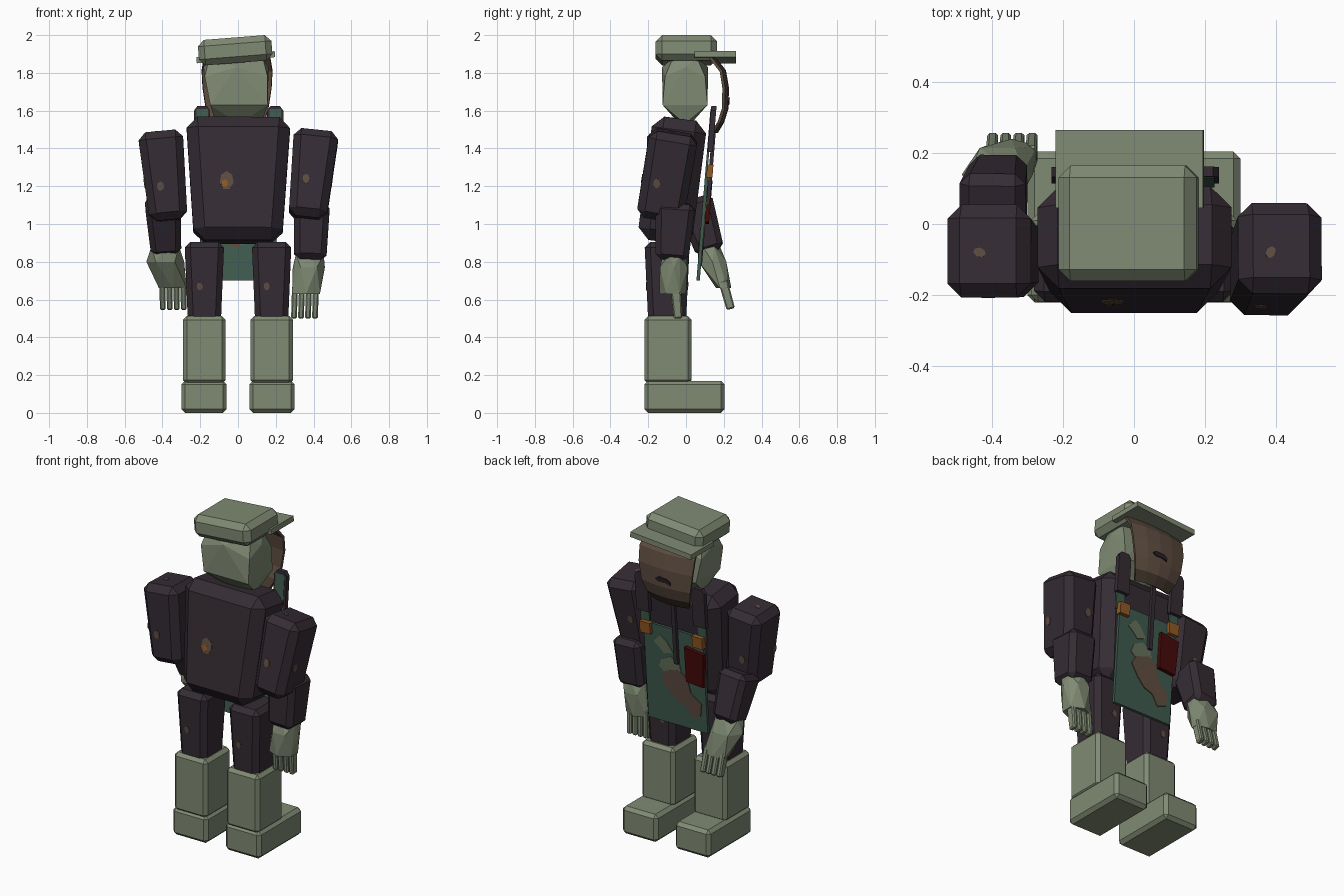
import bpy, bmesh, math
from mathutils import Vector, Matrix

cube = bpy.data.objects.get("Cube")
if cube:
    bpy.data.objects.remove(cube, do_unlink=True)


def material(name, rgb):
    m = bpy.data.materials.new(name)
    m.use_nodes = True
    m.diffuse_color = (*rgb, 1)
    m.node_tree.nodes["Principled BSDF"].inputs["Base Color"].default_value = (*rgb, 1)
    return m


SAGE = material("sage", (.215, .255, .172))
DARK = material("dark plum", (.035, .025, .034))
GREEN = material("vest green", (.05, .105, .078))
BROWN = material("brown", (.115, .075, .053))
UMBER = material("dark brown", (.06, .04, .027))
RED = material("dark red", (.06, .003, .003))
ORANGE = material("orange", (.28, .1, .018))
OLIVE = material("camouflage olive", (.13, .17, .105))
INK = material("ink", (.02, .015, .018))


def finish(name, bm, *mats):
    bmesh.ops.recalc_face_normals(bm, faces=bm.faces)
    me = bpy.data.meshes.new(name)
    bm.to_mesh(me)
    bm.free()
    for m in mats:
        me.materials.append(m)
    ob = bpy.data.objects.new(name, me)
    bpy.context.collection.objects.link(ob)
    return ob


def chamfer(ob, width):
    mod = ob.modifiers.new("chamfer", "BEVEL")
    mod.width, mod.segments, mod.limit_method = width, 1, "NONE"
    return ob


def block(name, mat, top, top_size, end, end_size, bevel):
    """Tapered box running from one end centre to the other."""
    top, end = Vector(top), Vector(end)
    turn = Vector((0, 0, 1)).rotation_difference(top - end)
    bm = bmesh.new()
    bmesh.ops.create_cube(bm, size=1)
    for v in bm.verts:
        c, s = (top, top_size) if v.co.z > 0 else (end, end_size)
        v.co = c + turn @ Vector((v.co.x * s[0], v.co.y * s[1], 0))
    return chamfer(finish(name, bm, mat), bevel)


def box(name, mat, centre, size, bevel=0.0, roll=0.0):
    bm = bmesh.new()
    spin = Matrix.Rotation(math.radians(roll), 4, "Y")
    bmesh.ops.create_cube(bm, size=1, matrix=Matrix.Translation(centre) @ spin @ Matrix.Diagonal((*size, 1)))
    ob = finish(name, bm, mat)
    return chamfer(ob, bevel) if bevel else ob


def hull(name, mat, rings, sides):
    """Faceted solid around staggered elliptical rings of (centre, radius x, radius y)."""
    bm = bmesh.new()
    for k, (c, rx, ry) in enumerate(rings):
        for i in range(sides):
            a = math.tau * (i + .5 + .5 * (k % 2)) / sides
            bm.verts.new(Vector(c) + Vector((rx * math.cos(a), ry * math.sin(a), 0)))
    bmesh.ops.convex_hull(bm, input=bm.verts)
    return finish(name, bm, mat)


def vest_y(z):
    return .055 + .082 * (z - .7)


def plate(name, mat, outline, offset, depth=.006):
    """Flat shape lying along the slope of the vest, outline in x and z."""
    bm = bmesh.new()
    face = bm.faces.new([bm.verts.new((x, vest_y(z) + offset, z)) for x, z in outline])
    new = bmesh.ops.extrude_face_region(bm, geom=[face])["geom"]
    bmesh.ops.translate(bm, vec=(0, depth, 0), verts=[g for g in new if isinstance(g, bmesh.types.BMVert)])
    return finish(name, bm, mat)


def strip(x0, x1, z0, z1):
    return [(x0, z0), (x1, z0), (x1, z1), (x0, z1)]


def patch(name, ob, origin, aim, radius, mat=BROWN, depth=.006):
    """Small painted spot laid on the surface found along a direction."""
    hit, loc, normal, _ = ob.ray_cast(Vector(origin), Vector(aim))
    if hit:
        place = Matrix.Translation(loc) @ normal.to_track_quat("Z", "Y").to_matrix().to_4x4()
        bm = bmesh.new()
        bmesh.ops.create_cone(bm, cap_ends=True, segments=7, radius1=radius, radius2=radius,
                              depth=depth, matrix=place @ Matrix.Diagonal((.75, 1, 1, 1)))
        finish(name, bm, mat)


# Legs and boots
legs = {}
for side, s in (("right", -1), ("left", 1)):
    box(f"{side}_foot", SAGE, (.18 * s, -.008, .085), (.24, .425, .17), .02)
    box(f"{side}_boot_shaft", SAGE, (.178 * s, -.095, .333), (.225, .25, .36), .02)
    legs[side] = block(f"{side}_leg", DARK, (.178 * s, -.1, .905), (.21, .24),
                       (.178 * s, -.1, .48), (.175, .2), .03)

# Torso
torso = block("torso", DARK, (.002, -.03, 1.557), (.555, .29), (0, -.115, .905), (.465, .29), .06)

# Arms: the right one reaches forward, the left one hangs
arms = {
    "right": block("right_upper_arm", DARK, (-.412, -.075, 1.49), (.24, .265),
                   (-.367, -.09, 1.02), (.2, .23), .04),
    "left": block("left_upper_arm", DARK, (.415, -.062, 1.485), (.24, .26),
                  (.367, -.14, 1.025), (.2, .25), .04),
}
block("right_forearm", DARK, (-.4, .04, 1.13), (.19, .2), (-.38, .13, .85), (.16, .15), .03)
block("left_forearm", DARK, (.392, -.055, 1.11), (.19, .21), (.382, -.075, .81), (.17, .175), .03)

# Hands, each with four fingers
hull("right_hand", SAGE, [((-.385, .12, .88), .085, .06), ((-.385, .14, .8), .1, .085),
                          ((-.345, .2, .66), .085, .04)], 6)
hull("left_hand", SAGE, [((.38, -.06, .84), .085, .06), ((.375, -.065, .77), .085, .085),
                         ((.36, -.07, .63), .085, .07)], 6)
for i in range(4):
    x = .29 + .037 * i
    block(f"right_finger_{i + 1}", SAGE, (-x, .195, .7), (.032, .05), (-x + .003, .237, .55), (.03, .045), .007)
    block(f"left_finger_{i + 1}", SAGE, (x + .012, -.055, .67), (.032, .055), (x + .006, -.042, .5), (.03, .045), .007)

# Head and cap
hull("head", SAGE, [((.005, -.005, 1.63), .215, .168), ((.005, -.005, 1.53), .12, .03),
                    ((-.01, -.005, 1.78), .235, .15), ((-.01, -.005, 1.83), .172, .122),
                    ((-.01, -.005, 1.88), .2, .09)], 4)
box("cap", SAGE, (-.015, .002, 1.92), (.39, .325, .135), .033, -4.5)
box("cap_brim", SAGE, (-.012, .155, 1.883), (.416, .22, .032), 0, -4.5)

# Curved face mask, darker at the chin
bm = bmesh.new()
rows = [(.15, 1.88, .175), (.205, 1.81, .187), (.22, 1.72, .182), (.217, 1.61, .165), (.195, 1.54, .145), (.162, 1.485, .12)]
grid = [[bm.verts.new((w * u - .005, y - .02 * u * u, z)) for u in (-1, -.5, 0, .5, 1)] for y, z, w in rows]
for r in range(len(rows) - 1):
    for c in range(4):
        f = bm.faces.new((grid[r][c], grid[r][c + 1], grid[r + 1][c + 1], grid[r + 1][c]))
        f.material_index = 1 if r >= 4 else 0
mask = finish("face_mask", bm, BROWN, UMBER)
shell = mask.modifiers.new("thickness", "SOLIDIFY")
shell.thickness, shell.offset = .015, 0
plate("mask_mouth", INK, [(-.05, 1.63), (-.02, 1.64), (.03, 1.64), (.05, 1.655), (.03, 1.67), (-.03, 1.665), (-.05, 1.65)],
      .0885, .009)

# Vest panel with camouflage shapes on both faces
plate("vest_panel", GREEN, strip(-.2, .205, .7, 1.31), 0, .018)
brown_shape = [(.1, .98), (.07, 1.03), (-.02, 1.06), (-.08, 1.02), (-.1, .93), (-.17, .88),
               (-.16, .8), (-.1, .78), (-.06, .84), (0, .86), (.05, .91)]
olive_shape = [(.11, 1.05), (.09, 1.1), (.03, 1.13), (-.03, 1.1), (-.04, 1.05), (.02, 1.03), (.06, 1.01)]
olive_high = [(.14, 1.2), (.09, 1.25), (.05, 1.22), (.01, 1.16), (.07, 1.14), (.1, 1.17)]
plate("camouflage_brown", BROWN, brown_shape, .018, .005)
plate("camouflage_olive", OLIVE, olive_shape, .018, .004)
plate("camouflage_olive_upper", OLIVE, olive_high, .018, .004)
plate("camouflage_back_brown", BROWN, [(-.13, .93), (-.08, .9), (0, .87), (.04, .92), (.02, .98), (-.12, .98)], -.004, .004)
plate("camouflage_back_olive", OLIVE, [(.01, .89), (.08, .9), (.11, .94), (.03, .95)], -.005, .005)

# Shoulder straps, pads, buckles, tie and pocket
for side, s, x in (("right", -1, -.19), ("left", 1, .197)):
    plate(f"{side}_strap", GREEN, strip(x - .03, x + .03, 1.28, 1.61), 0, .012)
    plate(f"{side}_strap_pad", DARK, [(x - .043, 1.38), (x + .043, 1.38), (x + .043, 1.6),
                                      (x + .025, 1.625), (x - .025, 1.625), (x - .043, 1.6)], .003, .028)
    plate(f"{side}_buckle", ORANGE, strip(x - .015 * s - .035, x - .015 * s + .035, 1.245, 1.315), .006, .034)
plate("tie", DARK, strip(-.03, -.005, 1.1, 1.5), .018, .02)
plate("red_pocket", RED, [(-.085, 1.01), (-.2, 1.0), (-.212, 1.21), (-.085, 1.23)], .018, .024)

# Worn spots on the clothes
bpy.context.view_layer.update()
patch("back_spot", torso, (-.06, -1, 1.23), (0, 1, 0), .05)
patch("back_spot_centre", torso, (-.07, -1, 1.215), (0, 1, 0), .022, ORANGE, .009)
for side, s, x, z in (("right", -1, -.41, 1.2), ("left", 1, .36, 1.24)):
    patch(f"{side}_shoulder_spot", arms[side], (.41 * s - .025, -.08, 3), (0, 0, -1), .018)
    patch(f"{side}_sleeve_side_spot", arms[side], (s, -.155, 1.215), (-s, 0, 0), .026)
    for d, word in ((-1, "rear"), (1, "front")):
        patch(f"{side}_sleeve_{word}_spot", arms[side], (x, d, z), (0, -d, 0), .026)
        patch(f"{side}_leg_{word}_spot", legs[side], (.177 * s - .025, d, .67), (0, -d, 0), .022)
